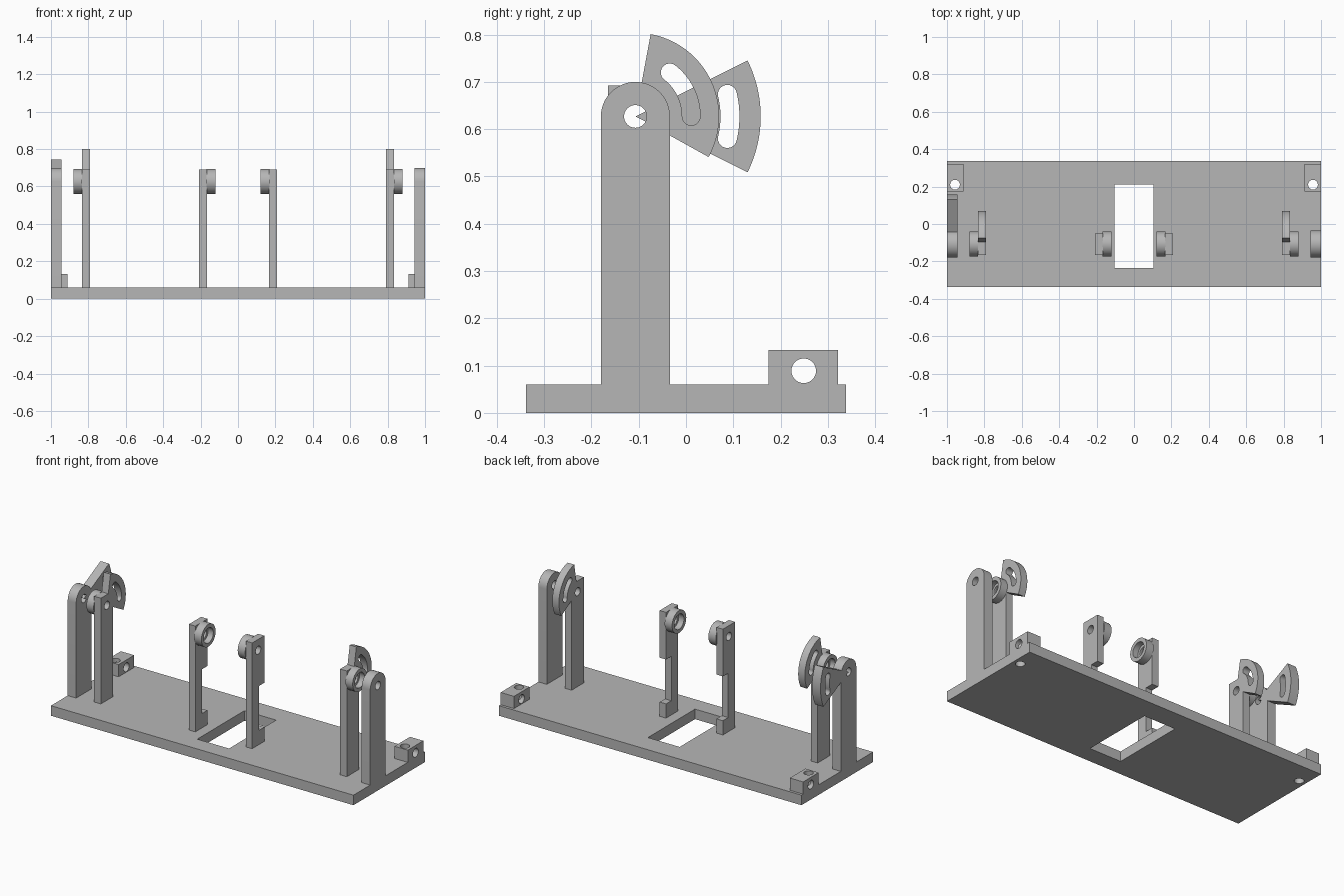
import bpy
import bmesh
from math import sin, cos, pi, radians

cube = bpy.data.objects.get("Cube")
if cube:
    bpy.data.objects.remove(cube)

grey = bpy.data.materials.new("plain grey")
grey.use_nodes = True
COLOUR = (0.47, 0.47, 0.47, 1)
grey.diffuse_color = COLOUR
grey.node_tree.nodes["Principled BSDF"].inputs["Base Color"].default_value = COLOUR

AY, AZ = -0.107, 0.627    # shared pivot axis
BASE = 0.06               # top of base plate


def prism(name, pts, lo, hi, axis="x"):
    """Extrude an outline: (y, z) points along x, or (x, y) points along z."""
    def place(p, t):
        return (t, p[0], p[1]) if axis == "x" else (p[0], p[1], t)
    bm = bmesh.new()
    a = [bm.verts.new(place(p, lo)) for p in pts]
    b = [bm.verts.new(place(p, hi)) for p in pts]
    bm.faces.new(a)
    bm.faces.new(b)
    for i in range(len(pts)):
        j = (i + 1) % len(pts)
        bm.faces.new((a[i], a[j], b[j], b[i]))
    bmesh.ops.recalc_face_normals(bm, faces=bm.faces)
    me = bpy.data.meshes.new(name)
    bm.to_mesh(me)
    bm.free()
    me.materials.append(grey)
    ob = bpy.data.objects.new(name, me)
    bpy.context.collection.objects.link(ob)
    return ob


def arc(cy, cz, r, a0, a1, n=24):
    return [(cy + r * cos(radians(a0 + (a1 - a0) * i / n)),
             cz + r * sin(radians(a0 + (a1 - a0) * i / n))) for i in range(n + 1)]


def circle(cy, cz, r):
    return arc(cy, cz, r, 0, 360, 48)[:-1]


def rect(a0, a1, b0, b1):
    return [(a0, b0), (a1, b0), (a1, b1), (a0, b1)]


def combine(ob, tool, operation="DIFFERENCE"):
    mod = ob.modifiers.new("combine", "BOOLEAN")
    mod.operation = operation
    mod.solver = "EXACT"
    mod.object = tool
    bpy.context.view_layer.update()
    dg = bpy.context.evaluated_depsgraph_get()
    me = bpy.data.meshes.new_from_object(ob.evaluated_get(dg))
    ob.modifiers.clear()
    ob.data = me
    bpy.data.objects.remove(tool)


def span(s, lo, hi):
    return sorted((s * lo, s * hi))


def drill(ob, r, s, lo, hi):
    x0, x1 = span(s, lo, hi)
    combine(ob, prism("drill", circle(AY, AZ, r), x0, x1))


def sector(r, a0, a1, slot_r, s0, s1, x0, x1, half=0.02):
    """Wedge around the pivot with a curved, round-ended slot."""
    ob = prism("sector", [(AY, AZ)] + arc(AY, AZ, r, a0, a1, 32), x0, x1)
    e0, e1 = [(AY + slot_r * cos(radians(a)), AZ + slot_r * sin(radians(a)))
              for a in (s0, s1)]
    slot = (arc(AY, AZ, slot_r + half, s0, s1)
            + arc(*e1, half, s1, s1 + 180, 12)[1:-1]
            + arc(AY, AZ, slot_r - half, s1, s0)
            + arc(*e0, half, s0 + 180, s0 + 360, 12)[1:-1])
    combine(ob, prism("slot", slot, x0 - 0.1, x1 + 0.1))
    return ob


# Base plate with window and corner screw holes
base = prism("base_plate", rect(-1, 1, -0.338, 0.338), 0, BASE, "z")
combine(base, prism("window", rect(-0.105, 0.105, -0.235, 0.21), -1, 1, "z"))
for s in (-1, 1):
    combine(base, prism("screw", circle(s * 0.957, 0.21, 0.026), -1, 1, "z"))

parts = [base]
for s, side in ((1, "left"), (-1, "right")):
    # Corner block with crossed holes
    block = prism("corner_block_" + side, rect(0.175, 0.322, BASE, 0.133),
                  *span(s, 0.912, 1))
    combine(block, prism("screw", circle(s * 0.957, 0.21, 0.026), -1, 1, "z"))
    combine(block, prism("bore", circle(0.249, 0.089, 0.026), *span(s, 0.8, 1.1)))

    # Round-topped end post
    x0, x1 = span(s, 0.944, 1)
    end = prism("end_post_" + side,
                [(-0.18, BASE), (-0.034, BASE)] + arc(AY, AZ, 0.073, 0, 180), x0, x1)
    drill(end, 0.024, s, 0.8, 1.1)
    if s < 0:
        combine(end, sector(0.265, -26.5, 26.5, 0.2, -13.5, 13.5, x0, x1), "UNION")

    # Slotted post beside it
    x0, x1 = span(s, 0.791, 0.835)
    slotted = prism("slotted_post_" + side, rect(-0.165, -0.05, BASE, 0.692), x0, x1)
    combine(slotted, sector(0.177, -29, 79.5, 0.118, 0, 52, x0, x1, 0.019), "UNION")
    drill(slotted, 0.024, s, 0.7, 0.9)

    # Middle post with relieved back edge
    middle = prism("middle_post_" + side,
                   [(-0.165, BASE), (-0.05, BASE), (-0.05, 0.145), (-0.1, 0.145),
                    (-0.1, 0.41), (-0.05, 0.41), (-0.05, 0.692), (-0.165, 0.692)],
                   *span(s, 0.167, 0.209))
    drill(middle, 0.024, s, 0.1, 0.3)
    parts += [block, end, slotted, middle]

    # Bearing cups on the slotted and middle posts
    for name, back, rim in (("outer_cup_", 0.833, 0.88), ("inner_cup_", 0.169, 0.12)):
        cup = prism(name + side, circle(AY, AZ, 0.067), *span(s, back, rim))
        step = back + (rim - back) * 0.3
        drill(cup, 0.045, s, step, rim + (rim - back))
        drill(cup, 0.03, s, back - (rim - back), rim)
        parts.append(cup)

# Smooth the round walls, keep edges sharp
for ob in bpy.context.selected_objects:
    ob.select_set(False)
for ob in parts:
    ob.select_set(True)
bpy.context.view_layer.objects.active = base
bpy.ops.object.shade_smooth_by_angle(angle=pi / 6)
